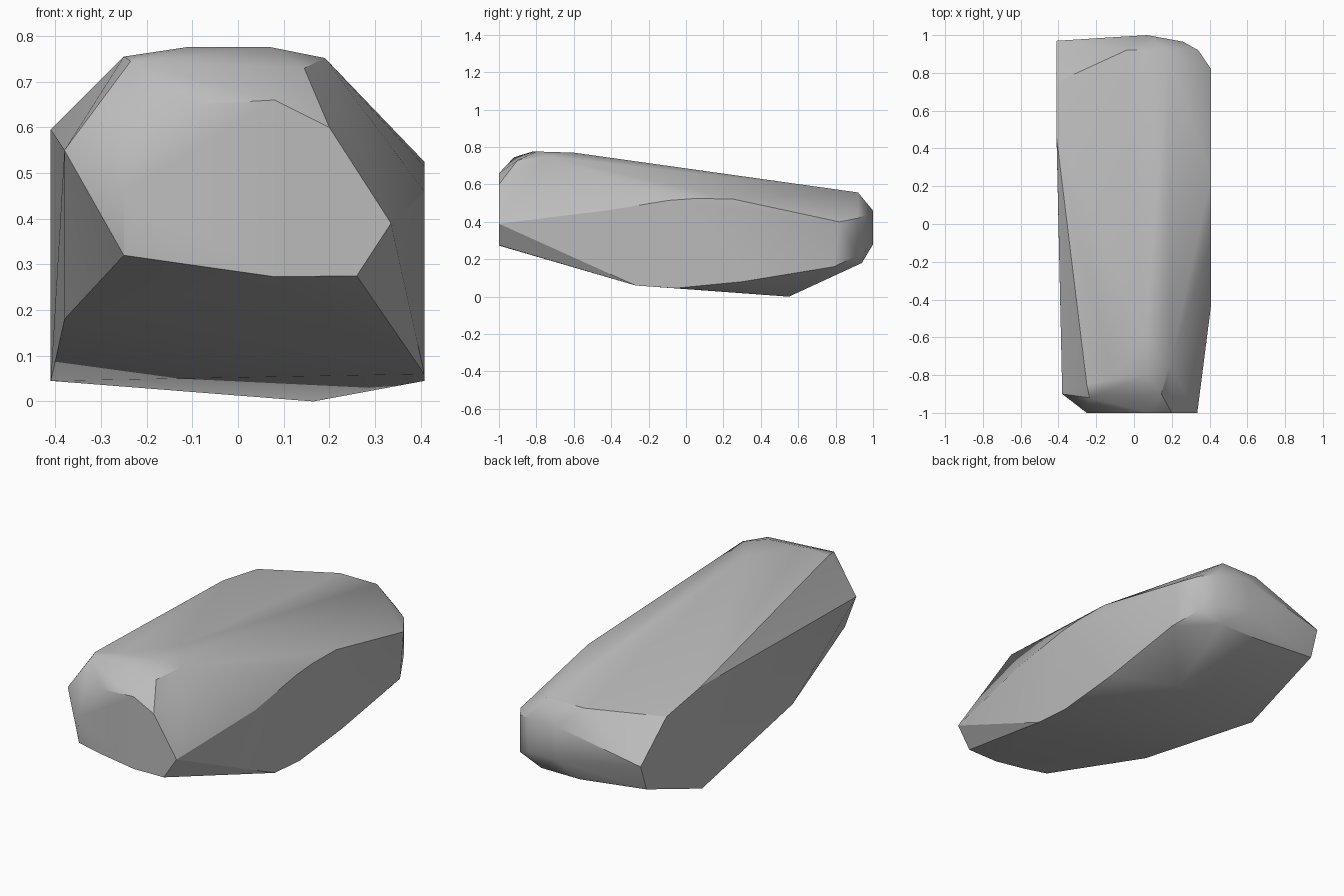
import bpy
import bmesh
import math

# Remove the default cube
default_cube = bpy.data.objects.get("Cube")
if default_cube:
    bpy.data.objects.remove(default_cube, do_unlink=True)


def make_material(name, colour):
    material = bpy.data.materials.new(name)
    material.use_nodes = True
    material.diffuse_color = colour
    shader = next(n for n in material.node_tree.nodes if n.type == 'BSDF_PRINCIPLED')
    shader.inputs["Base Color"].default_value = colour
    return material


def on_x(x, profile):
    """Profile of (y, z) points lying on a side plane."""
    return [(x, y, z) for y, z in profile]


def on_y(y, profile):
    """Profile of (x, z) points lying on an end plane."""
    return [(x, y, z) for x, z in profile]


# Broken front facet
points = on_y(-1, [(-.1, .65), (.08, .66), (.2, .6), (.335, .39), (.26, .275),
                   (.08, .273), (-.11, .3), (-.25, .46)])

# Flat facet on the left flank
points += on_x(.408, [(-.43, .46), (-.27, .485), (-.09, .515), (.05, .525),
                      (.25, .522), (.57, .435), (.82, .4), (.79, .16),
                      (.3, .08), (-.06, .045), (-.27, .06)])

# Flat facet on the right flank
points += on_x(-.41, [(.45, .045), (.92, .22), (.97, .36), (.75, .545), (.46, .595)])

# Front cheek on the right flank
points += [(-.25, -.99, .32), (-.38, -.9, .55), (-.38, -.36, .18)]

# Crown along the upper front
points += [(-.235, -.92, .745), (-.25, -.85, .755), (-.11, -.82, .776),
           (.07, -.8, .776), (.19, -.75, .752), (.145, -.9, .73), (.06, -.6, .77)]

# Rounded back end
points += on_y(.92, [(-.04, .557), (.18, .557), (.34, .42), (.34, .22)])
points += on_y(.94, [(-.03, .18), (.2, .18)])
points += on_y(.965, [(.26, .44), (.26, .26)])
points += on_y(1, [(.07, .46), (.07, .28)])

# Lowest point of the underside
points += [(.165, .55, 0)]

# Wrap the facets into one solid stone
bm = bmesh.new()
for p in points:
    bm.verts.new(p)
hull = bmesh.ops.convex_hull(bm, input=bm.verts[:])
loose = [v for v in bm.verts if not v.link_faces]
bmesh.ops.delete(bm, geom=loose, context='VERTS')
bmesh.ops.dissolve_limit(bm, angle_limit=math.radians(1.5),
                         verts=bm.verts[:], edges=bm.edges[:])
bmesh.ops.recalc_face_normals(bm, faces=bm.faces[:])

mesh = bpy.data.meshes.new("stone")
bm.to_mesh(mesh)
bm.free()
mesh.materials.append(make_material("stone grey", (.5, .5, .5, 1)))

stone = bpy.data.objects.new("stone", mesh)
bpy.context.collection.objects.link(stone)

# Soft shading with crisp broken edges
bpy.ops.object.select_all(action='DESELECT')
stone.select_set(True)
bpy.context.view_layer.objects.active = stone
bpy.ops.object.shade_smooth_by_angle(angle=math.radians(30))
